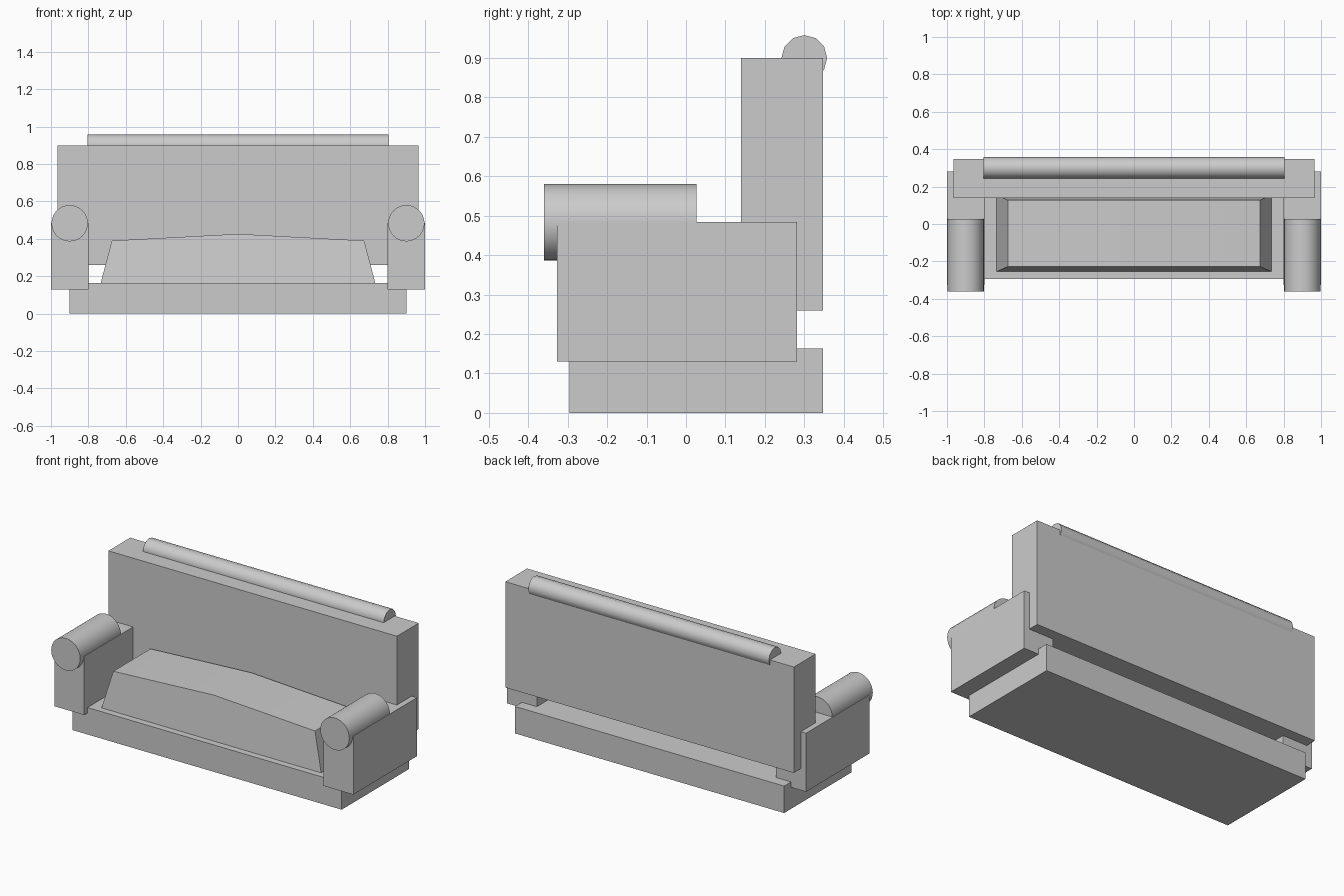
import bpy
import bmesh
import math

cube = bpy.data.objects.get("Cube")
if cube:
    bpy.data.objects.remove(cube, do_unlink=True)

GREY = (0.6, 0.6, 0.6, 1.0)
fabric = bpy.data.materials.new("grey_fabric")
fabric.use_nodes = True
fabric.diffuse_color = GREY
fabric.node_tree.nodes["Principled BSDF"].inputs["Base Color"].default_value = GREY


def box(name, x, y, z):
    """Box from (low, high) pairs on each axis."""
    bpy.ops.mesh.primitive_cube_add(size=1, location=[sum(p) / 2 for p in (x, y, z)])
    obj = bpy.context.object
    obj.name = name
    obj.scale = [p[1] - p[0] for p in (x, y, z)]
    bpy.ops.object.transform_apply(location=False, rotation=False, scale=True)
    obj.data.materials.append(fabric)
    return obj


def roll(name, sides, radius, length, location, rotation):
    """Smooth horizontal cylinder with sharp rims."""
    bpy.ops.mesh.primitive_cylinder_add(vertices=sides, radius=radius, depth=length,
                                        location=location, rotation=rotation)
    obj = bpy.context.object
    obj.name = name
    obj.data.materials.append(fabric)
    bpy.ops.object.shade_smooth_by_angle(angle=math.radians(40))
    return obj


# Base and backrest
box("base", (-0.9, 0.9), (-0.295, 0.348), (0, 0.163))
box("backrest", (-0.965, 0.965), (0.14, 0.348), (0.26, 0.9))
roll("backrest_roll", 12, 0.058, 1.61, (0, 0.3, 0.9), (0, math.pi / 2, 0))

# Armrests with a roll on the front part of each
for side, sign in (("left", 1), ("right", -1)):
    box(side + "_armrest", sorted((sign * 0.8, sign)), (-0.327, 0.282), (0.13, 0.484))
    roll(side + "_armrest_roll", 32, 0.097, 0.387, (sign * 0.9, -0.167, 0.483),
         (math.pi / 2, 0, 0))

# Seat cushion: tapered block whose top rises to a shallow ridge
seat = box("seat_cushion", (-0.735, 0.735), (-0.255, 0.155), (0.16, 0.39))
bm = bmesh.new()
bm.from_mesh(seat.data)
bmesh.ops.bisect_plane(bm, geom=bm.verts[:] + bm.edges[:] + bm.faces[:],
                       plane_co=(0, 0, 0), plane_no=(1, 0, 0))
for v in bm.verts:
    if v.co.z > 0:
        v.co.x *= 0.918
        v.co.y *= 0.868
        if abs(v.co.x) < 0.01:
            v.co.z += 0.036
bm.to_mesh(seat.data)
bm.free()
bpy.ops.object.shade_smooth_by_angle(angle=math.radians(30))
